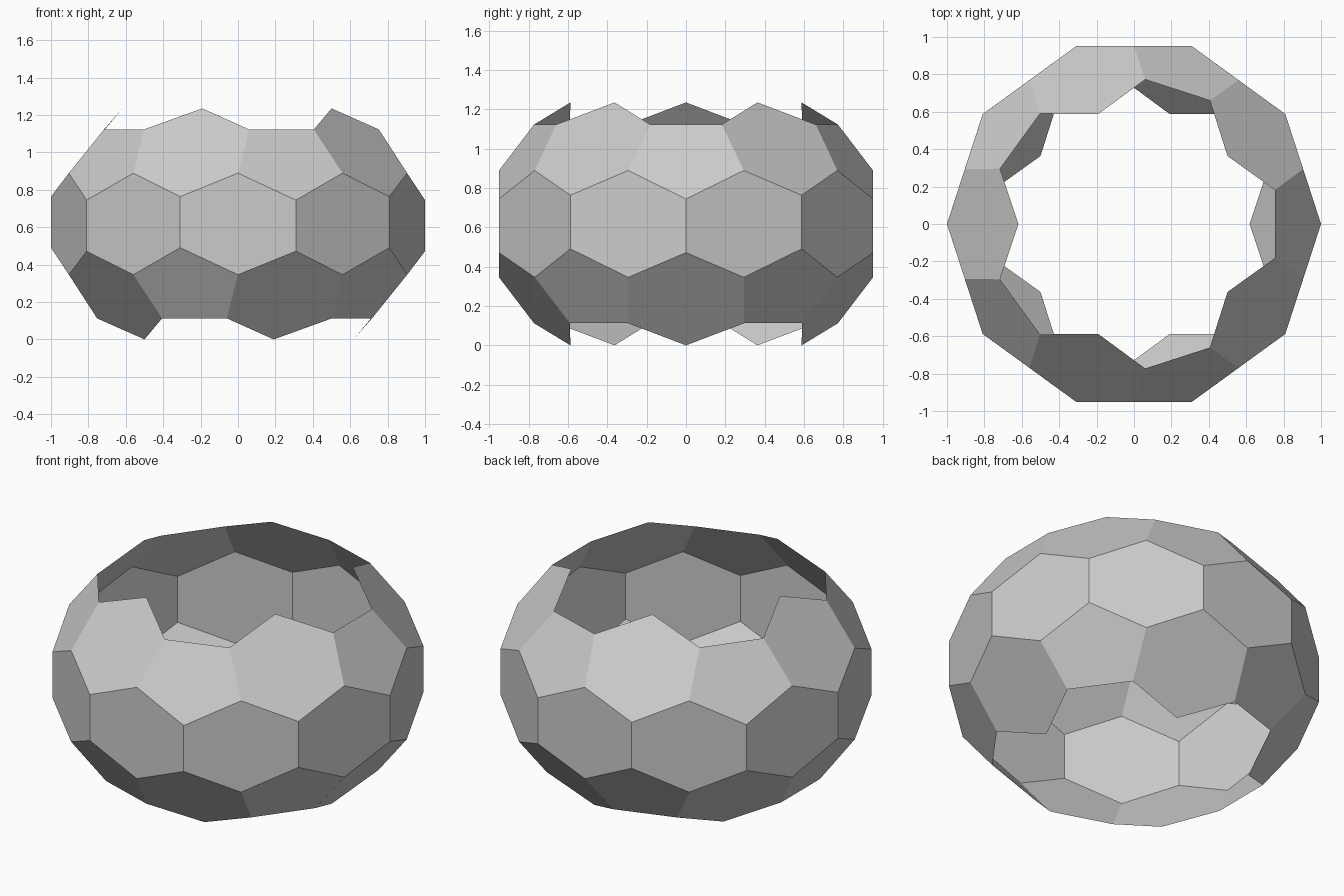
import bpy, bmesh
from math import radians, cos, sin

if "Cube" in bpy.data.objects:
    bpy.data.objects.remove(bpy.data.objects["Cube"])

MID = 0.6175          # height of the equator
bm = bmesh.new()


def pt(r, az, z):
    a = radians(az)
    return (r * cos(a), r * sin(a), z)


def face(points, flip=False):
    s = -1 if flip else 1   # flip = point reflection through the centre
    bm.faces.new([bm.verts.new((s * x, s * y, s * z + MID)) for x, y, z in points])


PENT_Z, HEX_Z = 0.127, 0.146      # heights of the belt's vertical edge ends
SIDE = (0.951, 0.2715)            # radius, height of belt hexagon tips
RIM = (0.775, 0.505)              # radius, height of rim corners
PEAK = (0.618, 0.6175)            # radius, height of rim peaks


def ring(r_z, az):
    return pt(r_z[0], az, r_z[1])


# upper and lower rings: alternating pentagons and hexagons
for flip in (False, True):
    for k in range(5):
        a = 72 * k
        face([pt(1, a, PENT_Z), ring(SIDE, a + 18), ring(RIM, a + 13.57),
              ring(RIM, a - 13.57), ring(SIDE, a - 18)], flip)
        face([pt(1, a + 36, HEX_Z), ring(SIDE, a + 54), ring(RIM, a + 58.43),
              ring(PEAK, a + 36), ring(RIM, a + 13.57), ring(SIDE, a + 18)], flip)

# belt of ten upright hexagons
for j in range(10):
    a = 36 * j
    zl, zr = (PENT_Z, HEX_Z) if j % 2 == 0 else (HEX_Z, PENT_Z)
    face([pt(1, a, zl), pt(1, a, zl - PENT_Z - HEX_Z),
          pt(SIDE[0], a + 18, -SIDE[1]),
          pt(1, a + 36, zr - PENT_Z - HEX_Z), pt(1, a + 36, zr),
          ring(SIDE, a + 18)])

# weld shared corners into one open shell
bmesh.ops.remove_doubles(bm, verts=bm.verts, dist=0.004)
bmesh.ops.recalc_face_normals(bm, faces=bm.faces)
mesh = bpy.data.meshes.new("faceted_shell")
bm.to_mesh(mesh)
bm.free()
bpy.context.collection.objects.link(bpy.data.objects.new("faceted_shell", mesh))
